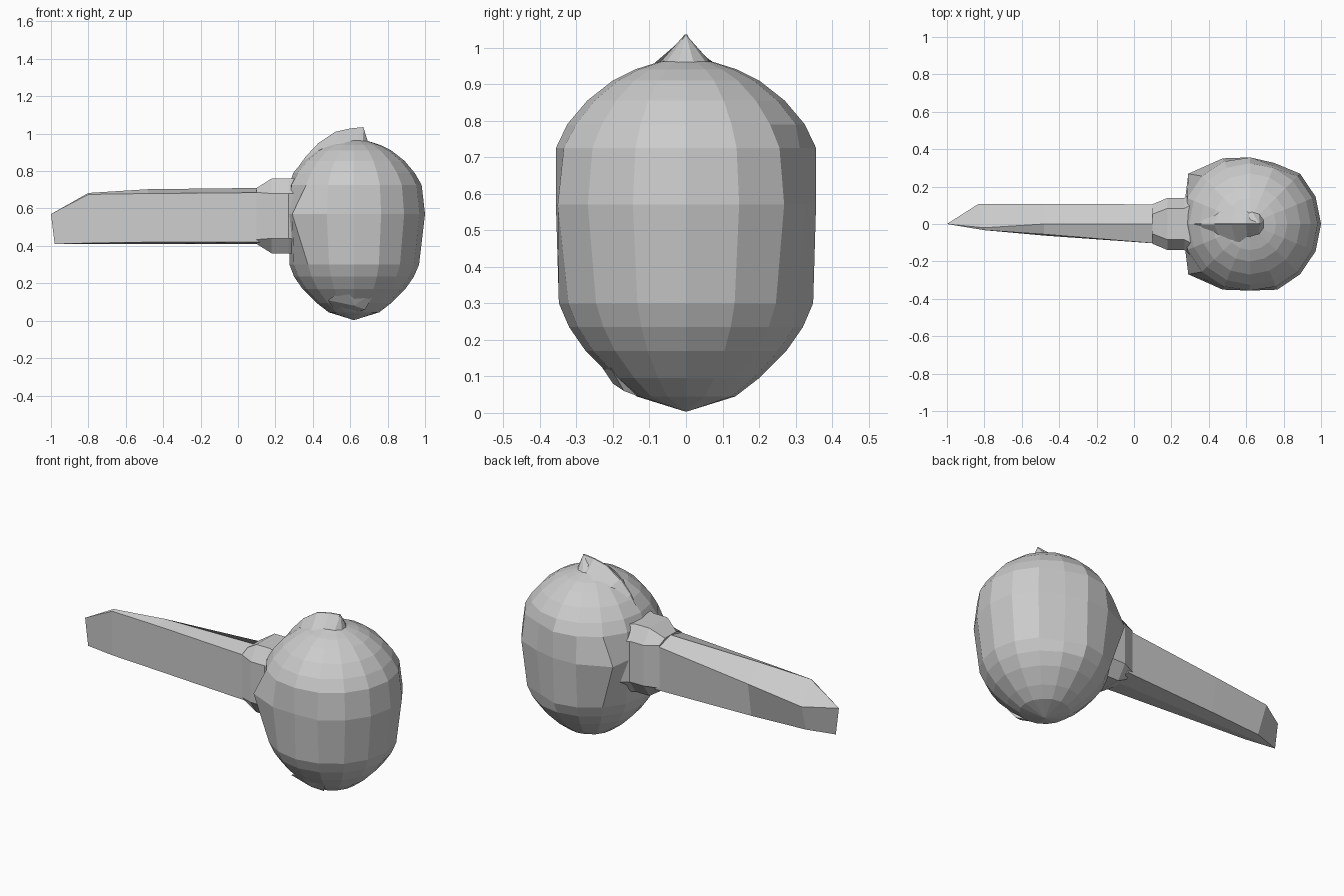
import bpy, bmesh
from math import cos, sin, pi

if "Cube" in bpy.data.objects:
    bpy.data.objects.remove(bpy.data.objects["Cube"])


def make_object(name, bm):
    bmesh.ops.recalc_face_normals(bm, faces=bm.faces)
    mesh = bpy.data.meshes.new(name)
    bm.to_mesh(mesh)
    bm.free()
    obj = bpy.data.objects.new(name, mesh)
    bpy.context.collection.objects.link(obj)
    return obj


def loft(name, rings):
    """Join rings of equal length and cap both ends."""
    bm = bmesh.new()
    loops = [[bm.verts.new(p) for p in ring] for ring in rings]
    n = len(loops[0])
    for a, b in zip(loops, loops[1:]):
        for i in range(n):
            j = (i + 1) % n
            bm.faces.new((a[i], a[j], b[j], b[i]))
    bm.faces.new(loops[0])
    bm.faces.new(loops[-1])
    bmesh.ops.remove_doubles(bm, verts=bm.verts, dist=0.0005)
    return make_object(name, bm)


def hull(name, points):
    bm = bmesh.new()
    for p in points:
        bm.verts.new(p)
    bmesh.ops.convex_hull(bm, input=bm.verts)
    return make_object(name, bm)


# Rounded head: 16-sided lathe with flattened panels
CX, SEG = 0.62, 16
profile = [(0.0, 0.003), (0.135, 0.045), (0.20, 0.095), (0.275, 0.17),
           (0.32, 0.235), (0.348, 0.30), (0.38, 0.57), (0.362, 0.725),
           (0.325, 0.79), (0.27, 0.855), (0.2, 0.91), (0.14, 0.94),
           (0.07, 0.962), (0.0, 0.97)]
rings = []
for r, z in profile:
    ring = []
    for i in range(SEG):
        a = 2 * pi * i / SEG
        x, y = max(0.275, CX + r * cos(a)), max(-0.356, min(0.356, r * sin(a)))
        if 0.5 < z < 0.6 and i in (6, 10):    # shoulders beside the collar
            x = 0.29
        elif 0.29 < z < 0.75 and i == 3:      # flat panel on the back
            x, y = CX + 0.48 * r * cos(pi / 4), 0.86 * r
        ring.append((x, y, z))
    rings.append(ring)
loft("head", rings)

# Broad raised ridge curling over the top to a pointed tip
path = [(0.26, 0.70, 0.16), (0.30, 0.79, 0.19), (0.36, 0.875, 0.19),
        (0.43, 0.95, 0.17), (0.52, 1.01, 0.13), (0.60, 1.028, 0.09),
        (0.67, 1.035, 0.05)]
rings = []
for x, z, w in path:
    t = 0.004
    bx, bz = x + (CX - x) * 0.35, z - 0.09
    rings.append([(x, -t, z), (x, t, z), (bx, w, bz), (bx, -w, bz)])
loft("top_ridge", rings)
bm = bmesh.new()
bmesh.ops.create_cone(bm, cap_ends=True, segments=10, radius1=0.075,
                      radius2=0, depth=0.085)
for v in bm.verts:
    v.co.x += 0.67 if v.co.z > 0 else 0.625
    v.co.z += 0.993
make_object("tip", bm)


# Collar: stepped eight-sided ring between handle and head
def octagon(x, w, lo, hi, cy=0.6, cz=0.2):
    h = hi - lo
    return [(x, -w, lo + h * cz), (x, -w * cy, lo), (x, w * cy, lo),
            (x, w, lo + h * cz), (x, w, hi - h * cz), (x, w * cy, hi),
            (x, -w * cy, hi), (x, -w, hi - h * cz)]


loft("collar", [octagon(0.10, 0.106, 0.41, 0.71, 0.5, 0.08),
                octagon(0.18, 0.14, 0.36, 0.76),
                octagon(0.27, 0.14, 0.36, 0.76), octagon(0.34, 0.2, 0.36, 0.76)])

# Handle: long bar; the front tapers and the back is cut to a vertical end edge
loft("handle", [
    [(0.13, -0.105, 0.42), (0.13, 0, 0.41), (0.13, 0.105, 0.42),
     (0.13, 0.105, 0.68), (0.13, 0.0, 0.71), (0.13, -0.105, 0.685)],
    [(-0.48, -0.062, 0.42), (-0.48, 0, 0.41), (-0.48, 0.075, 0.415),
     (-0.48, 0.107, 0.615), (-0.48, 0.0, 0.703), (-0.48, -0.055, 0.68)],
    [(-0.8, -0.033, 0.415), (-0.82, 0, 0.41), (-0.82, 0.05, 0.415),
     (-0.83, 0.108, 0.575), (-0.8, -0.02, 0.683), (-0.8, -0.033, 0.675)],
    [(-0.98, 0, 0.41)] * 3 + [(-1.0, 0, 0.57)] * 3])

# Chipped facets low on the front
hull("lower_chip", [(0.52, -0.10, 0.05), (0.64, -0.13, 0.045), (0.62, -0.20, 0.08),
                    (0.48, -0.19, 0.11), (0.58, -0.26, 0.17), (0.74, -0.23, 0.165),
                    (0.68, -0.17, 0.06)])
